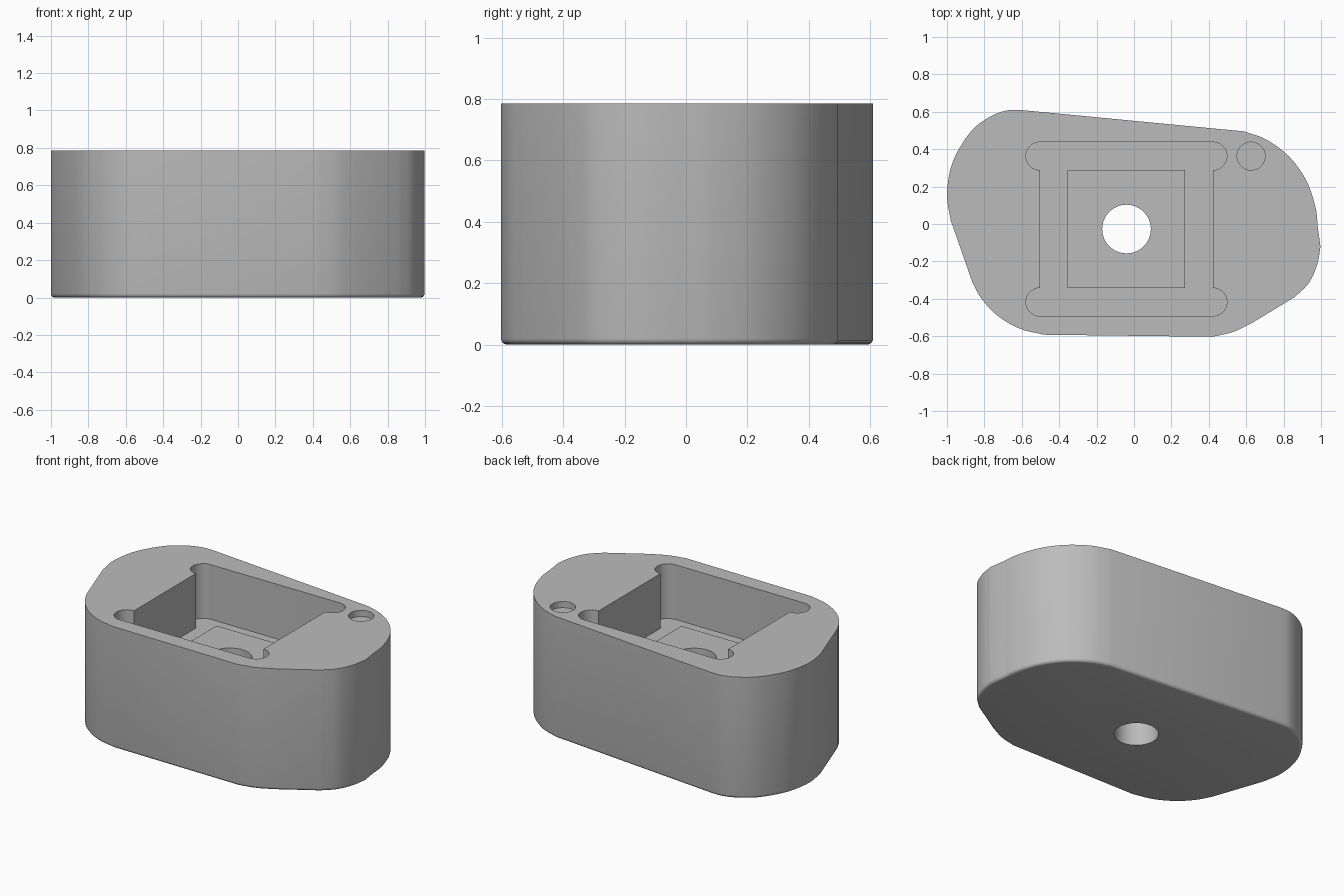
import bpy, bmesh, math
from mathutils import Vector

if "Cube" in bpy.data.objects:
    bpy.data.objects.remove(bpy.data.objects["Cube"], do_unlink=True)

HEIGHT, FLOOR, PAD_TOP = 0.785, 0.432, 0.487
LOBE = 0.075
X0, X1, Y0, Y1 = -0.503, 0.422, -0.417, 0.363   # lobe centres of the pocket

grey = bpy.data.materials.new("plain grey")
grey.use_nodes = True
grey.diffuse_color = (0.5, 0.5, 0.5, 1)
grey.node_tree.nodes["Principled BSDF"].inputs["Base Color"].default_value = (0.5, 0.5, 0.5, 1)


def smooth_run(points, steps=5):
    """Smooth curve through a run of outline points."""
    p = [Vector(q) for q in points]
    p = [2 * p[0] - p[1]] + p + [2 * p[-1] - p[-2]]
    out = []
    for a, b, c, d in zip(p, p[1:], p[2:], p[3:]):
        for i in range(steps):
            t = i / steps
            out.append(0.5 * (2 * b + (c - a) * t + (2 * a - 5 * b + 4 * c - d) * t * t
                              + (3 * b - a - 3 * c + d) * t ** 3))
    return out + [p[-2]]


def arc(cx, cy, r, start, end, n):
    return [Vector((cx + r * math.cos(math.radians(start + (end - start) * i / n)),
                    cy + r * math.sin(math.radians(start + (end - start) * i / n))))
            for i in range(n + 1)]


def prism(name, outline, z0, z1, round_bottom=0):
    bm = bmesh.new()
    face = bm.faces.new([bm.verts.new((p.x, p.y, z0)) for p in outline])
    top = bmesh.ops.extrude_face_region(bm, geom=[face])["geom"]
    bmesh.ops.translate(bm, vec=(0, 0, z1 - z0),
                        verts=[v for v in top if isinstance(v, bmesh.types.BMVert)])
    bmesh.ops.recalc_face_normals(bm, faces=bm.faces)
    if round_bottom:
        rim = [e for e in bm.edges if all(v.co.z < z0 + 0.001 for v in e.verts)]
        bmesh.ops.bevel(bm, geom=rim, offset=round_bottom, segments=4, profile=0.5,
                        affect='EDGES')
    mesh = bpy.data.meshes.new(name)
    bm.to_mesh(mesh)
    bm.free()
    mesh.materials.append(grey)
    obj = bpy.data.objects.new(name, mesh)
    bpy.context.collection.objects.link(obj)
    return obj


def select(obj):
    bpy.ops.object.select_all(action='DESELECT')
    obj.select_set(True)
    bpy.context.view_layer.objects.active = obj


def cut(obj, cutter):
    select(obj)
    mod = obj.modifiers.new("cut", 'BOOLEAN')
    mod.operation, mod.solver, mod.object = 'DIFFERENCE', 'EXACT', cutter
    bpy.ops.object.modifier_apply(modifier=mod.name)


# Outer shape: rounded runs joined by straight sides, counter-clockwise
runs = [
    [(0.59, 0.495), (0.71, 0.45), (0.83, 0.36), (0.92, 0.235), (0.97, 0.09), (0.983, -0.02)],
    [(0.997, -0.12), (0.98, -0.215), (0.935, -0.315), (0.86, -0.39)],
    [(0.63, -0.53), (0.53, -0.577), (0.42, -0.603)],
    [(-0.48, -0.592), (-0.61, -0.56), (-0.73, -0.49), (-0.815, -0.4), (-0.865, -0.31)],
    [(-0.98, 0.02), (-1, 0.16), (-0.97, 0.33), (-0.88, 0.485), (-0.785, 0.565),
     (-0.69, 0.605), (-0.61, 0.61)],
]
body = prism("holder_body", [p for r in runs for p in smooth_run(r)], 0, HEIGHT, 0.02)

# Pocket with a round relief lobe at each corner
pocket_outline = (arc(X1, Y1, LOBE, -90, 90, 16) + arc(X0, Y1, LOBE, 90, 270, 16)
                  + arc(X0, Y0, LOBE, 90, 270, 16) + arc(X1, Y0, LOBE, -90, 90, 16))
pocket = prism("pocket_cutter", pocket_outline, FLOOR, 1)

# Raised square pad on the pocket floor
corners = [(-0.355, -0.342), (0.272, -0.342), (0.272, 0.288), (-0.355, 0.288)]
pad = prism("floor_pad", [Vector(c) for c in corners], FLOOR, PAD_TOP)

# Through bore and shallow round socket
bore = prism("bore_cutter", arc(-0.04, -0.027, 0.13, 0, 354, 59), -1, 1)
socket = prism("socket_cutter", arc(0.626, 0.363, 0.075, 0, 350, 35), HEIGHT - 0.04, 1)

for cutter in (pocket, bore, socket):
    cut(body, cutter)
cut(pad, bore)
for cutter in (pocket, bore, socket):
    bpy.data.objects.remove(cutter, do_unlink=True)

for obj in (body, pad):
    select(obj)
    bpy.ops.object.shade_smooth_by_angle(angle=math.radians(30))
